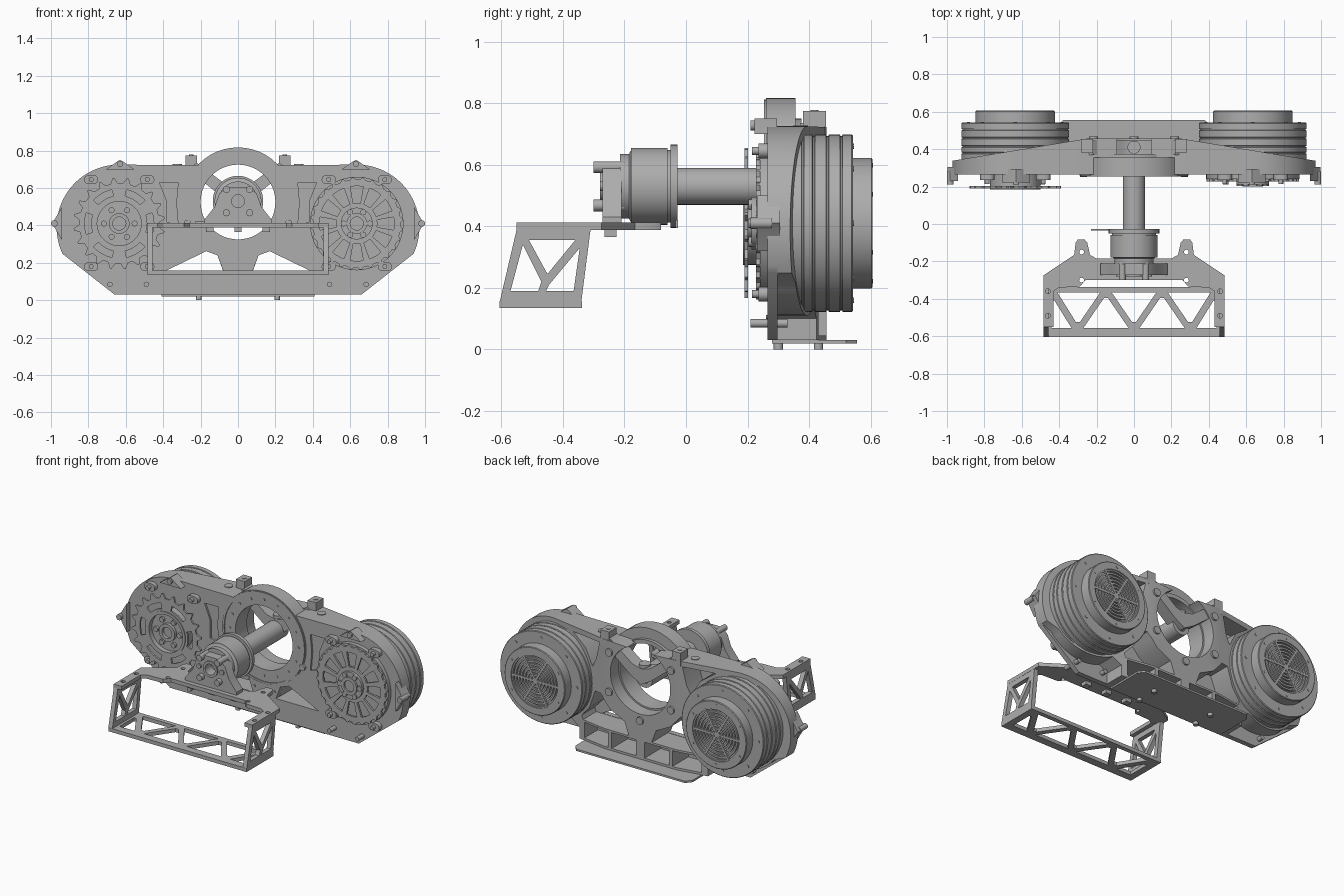
import bpy, bmesh, math
from mathutils import Matrix

if "Cube" in bpy.data.objects:
    bpy.data.objects.remove(bpy.data.objects["Cube"])

GREY = (0.42, 0.42, 0.42, 1)
metal = bpy.data.materials.new("machined grey")
metal.use_nodes = True
metal.diffuse_color = GREY
metal.node_tree.nodes["Principled BSDF"].inputs["Base Color"].default_value = GREY

# local (x, y, depth) axes of each drawing plane
PLANES = {
    "top": Matrix.Identity(3),
    "front": Matrix(((1, 0, 0), (0, 0, -1), (0, 1, 0))),
    "side": Matrix(((0, 0, 1), (1, 0, 0), (0, 1, 0))),
}


def add(name, bm):
    bmesh.ops.remove_doubles(bm, verts=bm.verts, dist=0.0001)
    bmesh.ops.recalc_face_normals(bm, faces=bm.faces)
    me = bpy.data.meshes.new(name)
    bm.to_mesh(me)
    bm.free()
    me.materials.clear()
    me.materials.append(metal)
    ob = bpy.data.objects.new(name, me)
    bpy.context.collection.objects.link(ob)
    return ob


def plate(name, loops, plane, d0, d1, shape=None):
    """Outline with holes, extruded from d0 to d1 along the plane's normal."""
    cu = bpy.data.curves.new(name, "CURVE")
    cu.dimensions, cu.fill_mode, cu.extrude = "2D", "BOTH", abs(d1 - d0) / 2
    for pts in loops:
        sp = cu.splines.new("POLY")
        sp.points.add(len(pts) - 1)
        for p, (a, b) in zip(sp.points, pts):
            p.co = (a, b, 0, 1)
        sp.use_cyclic_u = True
    tmp = bpy.data.objects.new(name + "_curve", cu)
    bpy.context.collection.objects.link(tmp)
    me = bpy.data.meshes.new_from_object(tmp.evaluated_get(bpy.context.evaluated_depsgraph_get()))
    bm = bmesh.new()
    bm.from_mesh(me)
    bpy.data.objects.remove(tmp)
    bpy.data.meshes.remove(me)
    mid = (d0 + d1) / 2
    off = Matrix.Translation((0, 0, -mid if plane == "front" else mid))
    bm.transform(PLANES[plane].to_4x4() @ off)
    bmesh.ops.remove_doubles(bm, verts=bm.verts, dist=0.0001)
    if shape:
        shape(bm)
    return add(name, bm)


def lathe(name, profile, cx, cz, steps=48):
    """Turn (radius, y) points about an axis running along y."""
    bm = bmesh.new()
    vs = [bm.verts.new((cx + r, y, cz)) for r, y in profile]
    es = [bm.edges.new(e) for e in zip(vs, vs[1:])]
    bmesh.ops.spin(bm, geom=vs + es, cent=(cx, 0, cz), axis=(0, 1, 0),
                   angle=math.tau, steps=steps)
    return add(name, bm)


def rod(name, cx, cz, r, y0, y1, steps=16):
    return lathe(name, [(0, y0), (r, y0), (r, y1), (0, y1)], cx, cz, steps)


def tube(name, cx, cz, r0, r1, y0, y1):
    return lathe(name, [(r0, y0), (r1, y0), (r1, y1), (r0, y1), (r0, y0)], cx, cz)


def box(name, x0, x1, y0, y1, z0, z1):
    return plate(name, [rect(x0, x1, y0, y1)], "top", z0, z1)


def post(name, x, y, r, z0, z1):
    return plate(name, [arc(x, y, r, 0, 345, 24)], "top", z0, z1)


def arc(cx, cz, r, a0, a1, n):
    ts = [math.radians(a0 + (a1 - a0) * i / (n - 1)) for i in range(n)]
    return [(cx + r * math.cos(t), cz + r * math.sin(t)) for t in ts]


def flip(pts):
    return [(-a, b) for a, b in reversed(pts)]


def both(loops):
    return loops + [flip(p) for p in loops]


def rect(x0, x1, z0, z1):
    return [(x0, z0), (x1, z0), (x1, z1), (x0, z1)]


RX, RZ, DX, DZ = 0, 0.525, 0.635, 0.41   # ring and drum centres

# housing: twin-lobed front plate, and a shell that hugs the drums behind it
half = (arc(RX, RZ, 0.21, -89, 64, 24) + [(0.25, 0.722)]
        + arc(DX, 0.39, 0.335, 90, -25, 28))
front_half = half + [(0.66, 0.03)]
shell_half = half + arc(DX, DZ, 0.30, -40, -115, 14) + [(0.45, 0.10), (0.45, 0.03)]
front_outline = front_half + flip(front_half)
shell_outline = shell_half + flip(shell_half)
window = [(0.38, 0.16), (0.17, 0.262), (0.11, 0.24), (0.08, 0.16)]
upper_pocket = [(0.29, 0.69), (0.50, 0.69), (0.40, 0.62), (0.345, 0.52), (0.315, 0.58)]
lower_bay = [(0.28, 0.37), (0.325, 0.37), (0.37, 0.25), (0.43, 0.185), (0.42, 0.158),
             (0.08, 0.158), (0.11, 0.24), (0.21, 0.29)]
panel = [(0.32, 0.63), (0.42, 0.63), (0.38, 0.53), (0.38, 0.42), (0.32, 0.40), (0.33, 0.52)]


def taper_back(bm):
    for x in (-0.25, 0.25):
        bmesh.ops.bisect_plane(bm, geom=bm.verts[:] + bm.edges[:] + bm.faces[:],
                               plane_co=(x, 0, 0), plane_no=(1, 0, 0))
    for v in bm.verts:
        if v.co.y > 0.4:
            v.co.y = 0.457 - 0.165 * max(0, abs(v.co.x) - 0.25)


plate("housing_front_skin", [front_outline] + both([window, panel]), "front", 0.265, 0.277)
plate("housing_front_plate", [front_outline] + both([window]), "front", 0.277, 0.297)
plate("housing_shell", [shell_outline] + both([upper_pocket, lower_bay,
      rect(0.03, 0.2, 0.045, 0.145), rect(0.225, 0.41, 0.045, 0.145)]),
      "front", 0.297, 0.457, taper_back)

# centre ring with lips and bolts
tube("centre_ring", RX, RZ, 0.2, 0.292, 0.26, 0.355)
tube("centre_ring_front_lip", RX, RZ, 0.275, 0.287, 0.254, 0.262)
tube("centre_ring_back_lip", RX, RZ, 0.2, 0.225, 0.35, 0.375)
for a, b in arc(RX, RZ, 0.25, -210, 30, 5):
    rod("ring_bolt", a, b, 0.024, 0.35, 0.468)
for a, b in arc(RX, RZ, 0.24, 0, 337.5, 16):
    rod("ring_screw", a, b, 0.008, 0.256, 0.265, 10)

# shaft support arms at the back
arm = [(0, 0.50), (0.07, 0.54), (0.27, 0.70), (0.22, 0.735), (0.06, 0.615), (0, 0.60)]
plate("shaft_support_arms", [arm + flip(arm[1:-1])], "front", 0.37, 0.45)
post("support_pin", 0, 0.41, 0.035, 0.59, 0.62)

# base plate and feet
plate("base_plate", [[(-0.41, 0.28), (0.41, 0.28), (0.41, 0.52), (0.38, 0.555),
                      (-0.38, 0.555), (-0.41, 0.52)]], "top", 0.019, 0.031)

for s in (-1, 1):
    # drum with grooves, cap and fan grille
    prof = [(0, 0.3), (0.287, 0.3)]
    for y in (0.375, 0.41, 0.455, 0.5):
        prof += [(0.288, y), (0.283, y + 0.002), (0.283, y + 0.007), (0.288, y + 0.009)]
    prof += [(0.288, 0.538), (0.284, 0.542), (0.212, 0.542), (0.212, 0.602), (0.208, 0.606),
             (0.165, 0.606), (0.165, 0.588), (0, 0.588)]
    lathe("drum", prof, s * DX, DZ, 64)
    for i in range(7):
        r = 0.03 + i * 0.021
        tube("fan_grille_ring", s * DX, DZ, r, r + 0.011, 0.586, 0.6)
    rod("fan_grille_hub", s * DX, DZ, 0.018, 0.58, 0.602)
    for k in range(6):
        t = math.tau * k / 6
        c, n = math.cos(t), math.sin(t)
        quad = [(s * DX + c * u - n * w, DZ + n * u + c * w)
                for u, w in rect(0.01, 0.168, -0.007, 0.007)]
        plate("fan_grille_spoke", [quad], "front", 0.586, 0.602)
    for a, b in arc(s * DX, DZ, 0.25, 0, 315, 8):
        rod("drum_screw", a, b, 0.009, 0.535, 0.545, 10)
    for a, b in arc(s * DX, DZ, 0.188, 30, 330, 6):
        rod("cap_screw", a, b, 0.008, 0.6, 0.608, 10)
    # mounting bosses on the front and rim
    for dx in (-0.15, 0.15):
        for z in (0.18, 0.645):
            x = s * DX + dx
            plate("slot_boss", [arc(x + 0.014, z, 0.024, -90, 90, 9) + arc(x - 0.014, z, 0.024, 90, 270, 9)],
                  "front", 0.235, 0.27)
            rod("slot_boss_bolt", x, z, 0.013, 0.215, 0.24)
    for x, z, r in ((0.982, 0.41, 0.018), (0.63, 0.728, 0.016)):
        rod("rim_lug_bolt", s * x, z, r, 0.21, 0.28)
    for x in (0.49, 0.685):
        rod("lower_bolt", s * x, 0.085, 0.014, 0.21, 0.33)
    plate("side_lug", [[(s * 0.94, 0.32), (s * 0.985, 0.395), (s * 0.998, 0.41),
                        (s * 0.985, 0.425), (s * 0.94, 0.5)]], "front", 0.23, 0.305)
    plate("top_lug", [[(s * 0.555, 0.7), (s * 0.615, 0.742), (s * 0.63, 0.75),
                       (s * 0.645, 0.742), (s * 0.705, 0.7)]], "front", 0.222, 0.295)
    # top ears, vertical screws and feet
    box("top_ear", s * 0.25 - 0.03, s * 0.25 + 0.03, 0.38, 0.455, 0.69, 0.775)
    post("ear_hole_cap", s * 0.25, 0.418, 0.013, 0.77, 0.778)
    post("top_screw", s * 0.325, 0.372, 0.025, 0.71, 0.727)
    for y in (0.30, 0.43):
        post("foot", s * 0.21, y, 0.015, 0, 0.025)
    for z in (0.105, 0.2):
        rod("beam_screw", s * 0.07, z, 0.008, 0.26, 0.268, 10)
    rod("front_dowel", s * 0.27, 0.41, 0.02, 0.25, 0.27)


# sprockets
def toothed(cx, r0, r1, teeth):
    return [p for i in range(teeth) for p in
            arc(cx, DZ, r0, (i - 0.3) * 360 / teeth, (i + 0.1) * 360 / teeth, 3)
            + arc(cx, DZ, r1, (i + 0.34) * 360 / teeth, (i + 0.46) * 360 / teeth, 2)]


def sector(cx, r0, r1, a0, a1):
    return arc(cx, DZ, r0, a0, a1, 7) + arc(cx, DZ, r1, a1, a0, 7)


plate("open_sprocket", [toothed(-DX, 0.215, 0.245, 20), arc(-DX, DZ, 0.12, 0, 350, 36)]
      + [sector(-DX, 0.15, 0.185, a - 18, a + 18) for a in range(0, 360, 60)], "front", 0.19, 0.202)
tube("open_sprocket_collar", -DX, DZ, 0.118, 0.135, 0.185, 0.27)
rod("open_sprocket_hub", -DX, DZ, 0.12, 0.215, 0.27, 40)
plate("covered_sprocket", [toothed(DX, 0.235, 0.248, 28)]
      + [sector(DX, 0.11, 0.2, a - 10, a + 10) for a in range(0, 360, 30)], "front", 0.228, 0.24)
tube("covered_sprocket_seat", DX, DZ, 0.225, 0.25, 0.24, 0.268)
rod("covered_sprocket_hub", DX, DZ, 0.085, 0.212, 0.27, 40)
for cx, y in ((-DX, 0.195), (DX, 0.2)):
    tube("sprocket_hub_rim", cx, DZ, 0.035, 0.055, y, y + 0.05)
    for a, b in arc(cx, DZ, 0.082 if cx < 0 else 0.07, 0, 300, 6):
        rod("hub_bolt", a, b, 0.016, y + 0.003, y + 0.05, 12)

# drive shaft, motor body and bearing block
SZ = 0.53
tube("drive_shaft", 0, SZ, 0.035, 0.06, -0.05, 0.42)
lathe("motor_body", [(0, -0.215), (0.105, -0.215), (0.105, -0.185), (0.118, -0.178),
                     (0.125, -0.178), (0.125, -0.06), (0.118, -0.06), (0.118, -0.05), (0.135, -0.05),
                     (0.135, -0.028), (0, -0.028)], 0, SZ)
box("motor_tab", -0.23, 0.1, -0.034, -0.026, 0.395, 0.42)
block = [(0.18, 0.405), (0.18, 0.43), (0.125, 0.50), (0.1, 0.57), (0.06, 0.605)]
plate("bearing_block", [block + flip(block), arc(0, SZ, 0.035, 0, 345, 24)], "front", -0.272, -0.21)
tube("bearing_rim", 0, SZ, 0.034, 0.05, -0.28, -0.27)
for a, b in arc(0, SZ, 0.088, 45, 315, 4):
    rod("bearing_bolt", a, b, 0.019, -0.3, -0.2)
for a, b in arc(0, SZ, 0.08, 0, 180, 2):
    rod("bearing_screw", a, b, 0.015, -0.28, -0.2)
for x in (-0.15, 0, 0.15):
    box("under_nut", x - 0.02, x + 0.02, -0.265, -0.225, 0.365, 0.395)

# bumper: top bracket
bracket = [(0.2, -0.185), (0.235, -0.165), (0.25, -0.1), (0.265, -0.082), (0.3, -0.082), (0.312, -0.1),
           (0.32, -0.165), (0.485, -0.275), (0.485, -0.55), (0.43, -0.55), (0.43, -0.36),
           (0.40, -0.34), (0.29, -0.335), (0.26, -0.3)]
holes = [arc(x, y, 0.013, 0, 330, 12) for x, y in ((0.28, -0.15), (0.28, -0.3), (0.46, -0.36), (0.46, -0.49))]
plate("bracket_plate", [bracket + flip(bracket)] + both(holes), "top", 0.388, 0.412)

# bumper: truss sides and truss base
side = [(-0.55, 0.39), (-0.31, 0.39), (-0.34, 0.155), (-0.605, 0.155)]
side_holes = [[(-0.51, 0.355), (-0.36, 0.355), (-0.45, 0.245)],
              [(-0.53, 0.34), (-0.47, 0.22), (-0.48, 0.19), (-0.57, 0.19)],
              [(-0.345, 0.33), (-0.365, 0.19), (-0.455, 0.19), (-0.445, 0.21)]]
for s in (-1, 1):
    plate("bumper_side", [side] + side_holes, "side", s * 0.47 - 0.014, s * 0.47 + 0.014)
peaks = [-0.44, -0.3, -0.15, 0, 0.15, 0.3, 0.44]
gaps = []
for i in range(5):
    lo, mid, hi = peaks[i:i + 3]
    base, tip = (-0.365, -0.525) if i % 2 == 0 else (-0.555, -0.395)
    gaps.append([(lo + 0.03, base), (hi - 0.03, base), (mid + 0.01, tip), (mid - 0.01, tip)])
gaps += both([[(0.44, -0.555), (0.335, -0.555), (0.425, -0.41), (0.44, -0.41)]])
plate("bumper_base", [rect(-0.484, 0.484, -0.605, -0.337)] + gaps, "top", 0.135, 0.158)

# smooth the round parts, keep corners crisp
for ob in bpy.context.scene.objects:
    if ob.type == "MESH":
        ob.select_set(True)
        bpy.context.view_layer.objects.active = ob
bpy.ops.object.shade_smooth_by_angle(angle=math.radians(30))
